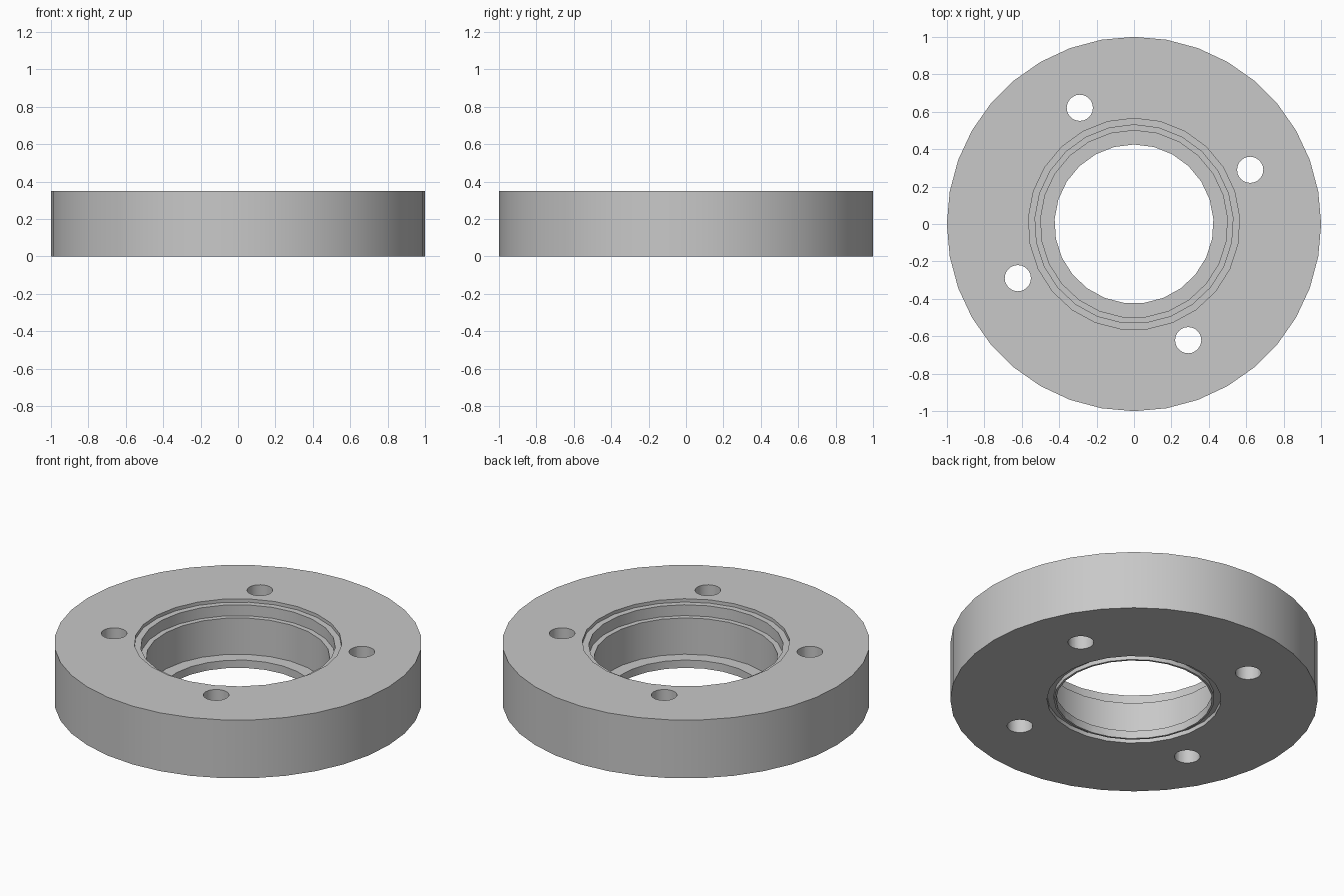
import bpy
import bmesh
from math import cos, sin, pi, radians

if "Cube" in bpy.data.objects:
    bpy.data.objects.remove(bpy.data.objects["Cube"], do_unlink=True)

HEIGHT = 0.35

steel = bpy.data.materials.new("plain grey")
steel.use_nodes = True
grey = (0.58, 0.58, 0.58, 1)
steel.diffuse_color = grey
steel.node_tree.nodes["Principled BSDF"].inputs["Base Color"].default_value = grey


def lathe(name, profile, sides, centre=(0, 0)):
    """Turn a closed (radius, height) profile round z; radius 0 becomes a pole."""
    bm = bmesh.new()
    rings = []
    for r, z in profile:
        if r == 0:
            rings.append([bm.verts.new((*centre, z))] * sides)
            continue
        angles = [pi / 2 + 2 * pi * i / sides for i in range(sides)]
        rings.append([bm.verts.new((centre[0] + r * cos(a), centre[1] + r * sin(a), z))
                      for a in angles])
    for a, b in zip(rings, rings[1:] + rings[:1]):
        if a[0] is a[1] and b[0] is b[1]:
            continue
        for i in range(sides):
            j = (i + 1) % sides
            bm.faces.new(dict.fromkeys((a[i], a[j], b[j], b[i])))
    bmesh.ops.recalc_face_normals(bm, faces=bm.faces)
    mesh = bpy.data.meshes.new(name)
    bm.to_mesh(mesh)
    bm.free()
    mesh.materials.append(steel)
    obj = bpy.data.objects.new(name, mesh)
    bpy.context.collection.objects.link(obj)
    return obj


def plug(name, radius, low, high, sides, centre=(0, 0)):
    return lathe(name, [(0, low), (radius, low), (radius, high), (0, high)], sides, centre)


# Main disc
flange = plug("flange_ring", 1, 0, HEIGHT, 36)

# Stepped central bore, widening towards the top
cutters = [lathe("bore_cutter", [
    (0, -0.1), (0.425, -0.1), (0.425, 0.047), (0.5, 0.047), (0.5, 0.265),
    (0.53, 0.265), (0.53, 0.33), (0.565, 0.33), (0.565, 0.45), (0, 0.45)], 25)]

# Shallow groove round the bore on the underside
cutters.append(lathe("groove_cutter", [
    (0.437, -0.1), (0.474, -0.1), (0.474, 0.025), (0.437, 0.025)], 25))

# Four bolt holes
for k in range(4):
    a = radians(25 + 90 * k)
    cutters.append(plug("bolt_hole_cutter", 0.07, -0.1, 0.45, 24,
                        (0.685 * cos(a), 0.685 * sin(a))))

for cutter in cutters:
    cutter.hide_render = True
    mod = flange.modifiers.new(cutter.name, "BOOLEAN")
    mod.operation = "DIFFERENCE"
    mod.solver = "EXACT"
    mod.object = cutter

# Bake the cuts, drop the cutters and shade with crisp edges
bpy.ops.object.select_all(action="DESELECT")
flange.select_set(True)
bpy.context.view_layer.objects.active = flange
for mod in list(flange.modifiers):
    bpy.ops.object.modifier_apply(modifier=mod.name)
for cutter in cutters:
    bpy.data.objects.remove(cutter, do_unlink=True)
bpy.ops.object.shade_smooth_by_angle(angle=radians(30))
